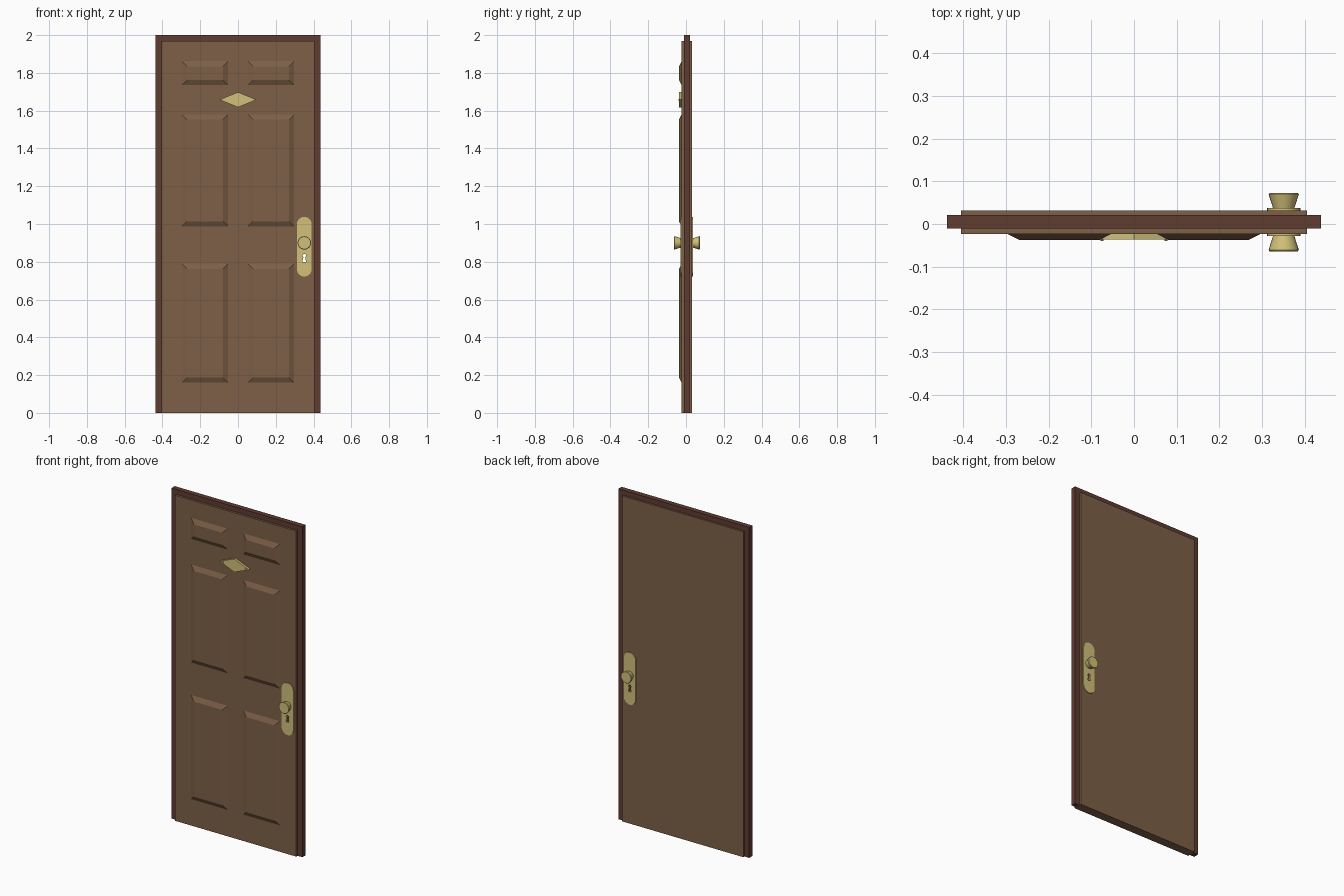
import bpy, bmesh, math
from mathutils import Vector

if "Cube" in bpy.data.objects:
    bpy.data.objects.remove(bpy.data.objects["Cube"])


def material(name, rgb):
    m = bpy.data.materials.new(name)
    m.diffuse_color = (*rgb, 1)
    m.use_nodes = True
    m.node_tree.nodes["Principled BSDF"].inputs["Base Color"].default_value = m.diffuse_color
    return m


WOOD = material("door_wood", (0.205, 0.115, 0.063))
TRIM = material("frame_wood", (0.115, 0.045, 0.03))
BRASS = material("brass", (0.64, 0.53, 0.19))


def finish(bm, name, mat, smooth=False):
    bmesh.ops.recalc_face_normals(bm, faces=bm.faces)
    me = bpy.data.meshes.new(name)
    bm.to_mesh(me)
    bm.free()
    ob = bpy.data.objects.new(name, me)
    bpy.context.collection.objects.link(ob)
    if mat:
        me.materials.append(mat)
    if smooth:
        select(ob)
        bpy.ops.object.shade_smooth_by_angle(angle=math.radians(30))
    return ob


def select(ob):
    bpy.ops.object.select_all(action='DESELECT')
    ob.select_set(True)
    bpy.context.view_layer.objects.active = ob


def prism(name, outline, y0, y1, mat, smooth=False):
    """Extrude an x-z outline from y0 to y1."""
    bm = bmesh.new()
    face = bm.faces.new([bm.verts.new((x, y0, z)) for x, z in outline])
    ext = bmesh.ops.extrude_face_region(bm, geom=[face], use_keep_orig=True)
    moved = [v for v in ext['geom'] if isinstance(v, bmesh.types.BMVert)]
    bmesh.ops.translate(bm, verts=moved, vec=(0, y1 - y0, 0))
    return finish(bm, name, mat, smooth)


def lathe(name, profile, centre, direction, mat, steps=24):
    """Spin (radius, distance) points about the y axis."""
    bm = bmesh.new()
    vs = [bm.verts.new((r, d * direction, 0)) for r, d in profile]
    es = [bm.edges.new(p) for p in zip(vs, vs[1:])]
    bmesh.ops.spin(bm, geom=vs + es, cent=(0, 0, 0), axis=(0, 1, 0),
                   angle=math.tau, steps=steps)
    bmesh.ops.remove_doubles(bm, verts=bm.verts, dist=1e-5)
    bmesh.ops.translate(bm, verts=bm.verts, vec=Vector(centre))
    return finish(bm, name, mat, True)


def raised_panel(name, x0, x1, z0, z1, y_base, y_top, inset, mat):
    bm = bmesh.new()

    def ring(y, d):
        return [bm.verts.new((x, y, z)) for x, z in
                ((x0 + d, z0 + d), (x1 - d, z0 + d), (x1 - d, z1 - d), (x0 + d, z1 - d))]
    a, b = ring(y_base, 0), ring(y_top, inset)
    bm.faces.new(b)
    bm.faces.new(a)
    for i in range(4):
        j = (i + 1) % 4
        bm.faces.new((a[i], a[j], b[j], b[i]))
    return finish(bm, name, mat)


def arc(cx, cz, r, a0, a1, n):
    return [(cx + r * math.cos(math.radians(a0 + (a1 - a0) * i / n)),
             cz + r * math.sin(math.radians(a0 + (a1 - a0) * i / n))) for i in range(n + 1)]


FRONT, BACK = -0.023, 0.032
W, D, TOP = 0.438, 0.406, 1.97

# Frame: two jambs and a head
prism("door_frame", [(-W, 0), (-D, 0), (-D, TOP), (D, TOP), (D, 0), (W, 0), (W, 2), (-W, 2)],
      -0.01, 0.021, TRIM)

# Door slab
slab = prism("door_slab", [(-D, 0), (D, 0), (D, TOP), (-D, TOP)], FRONT, BACK, WOOD)

# Six raised panels on the front
for row, (z0, z1) in {"top": (1.735, 1.862), "middle": (0.987, 1.58), "bottom": (0.16, 0.79)}.items():
    for side, (x0, x1) in {"left": (-0.297, -0.053), "right": (0.053, 0.297)}.items():
        raised_panel(f"panel_{row}_{side}", x0, x1, z0, z1, FRONT, -0.037, 0.027, WOOD)

# Diamond plaque with two fixing pins
prism("diamond_plaque", [(-0.098, 1.658), (0, 1.618), (0.098, 1.658), (0, 1.698)],
      FRONT, -0.036, BRASS)
for side in (-1, 1):
    lathe("plaque_pin", [(0, 0), (0.004, 0), (0.004, 0.004), (0, 0.004)],
          (side * 0.075, -0.036, 1.658), -1, BRASS, 10)

# Lock plates and flared knobs on both faces
KX, R = 0.351, 0.039
plate_outline = arc(KX, 1.038 - R, R, 0, 180, 12) + arc(KX, 0.722 + R, R, 180, 360, 12)
plates = []
for side, face, sign in (("front", FRONT, -1), ("back", BACK, 1)):
    outer = face + sign * 0.005
    plates.append(prism(f"lock_plate_{side}", plate_outline, face, outer, BRASS, True))
    lathe(f"knob_{side}", [(0, 0), (0.025, 0), (0.0355, 0.033), (0.033, 0.036), (0, 0.036)],
          (KX, outer, 0.9), sign, BRASS)

# Keyhole cut right through plates and slab
hole = arc(KX, 0.833, 0.009, -60, 240, 12) + [(KX - 0.01, 0.8), (KX + 0.01, 0.8)]
cutter = prism("keyhole_cutter", hole, -0.1, 0.1, None)
cutter.hide_render = True
for ob in [slab] + plates:
    mod = ob.modifiers.new("keyhole", 'BOOLEAN')
    mod.operation = 'DIFFERENCE'
    mod.solver = 'EXACT'
    mod.object = cutter
    select(ob)
    bpy.ops.object.modifier_move_to_index(modifier=mod.name, index=0)
    bpy.ops.object.modifier_apply(modifier=mod.name)
bpy.data.objects.remove(cutter)
